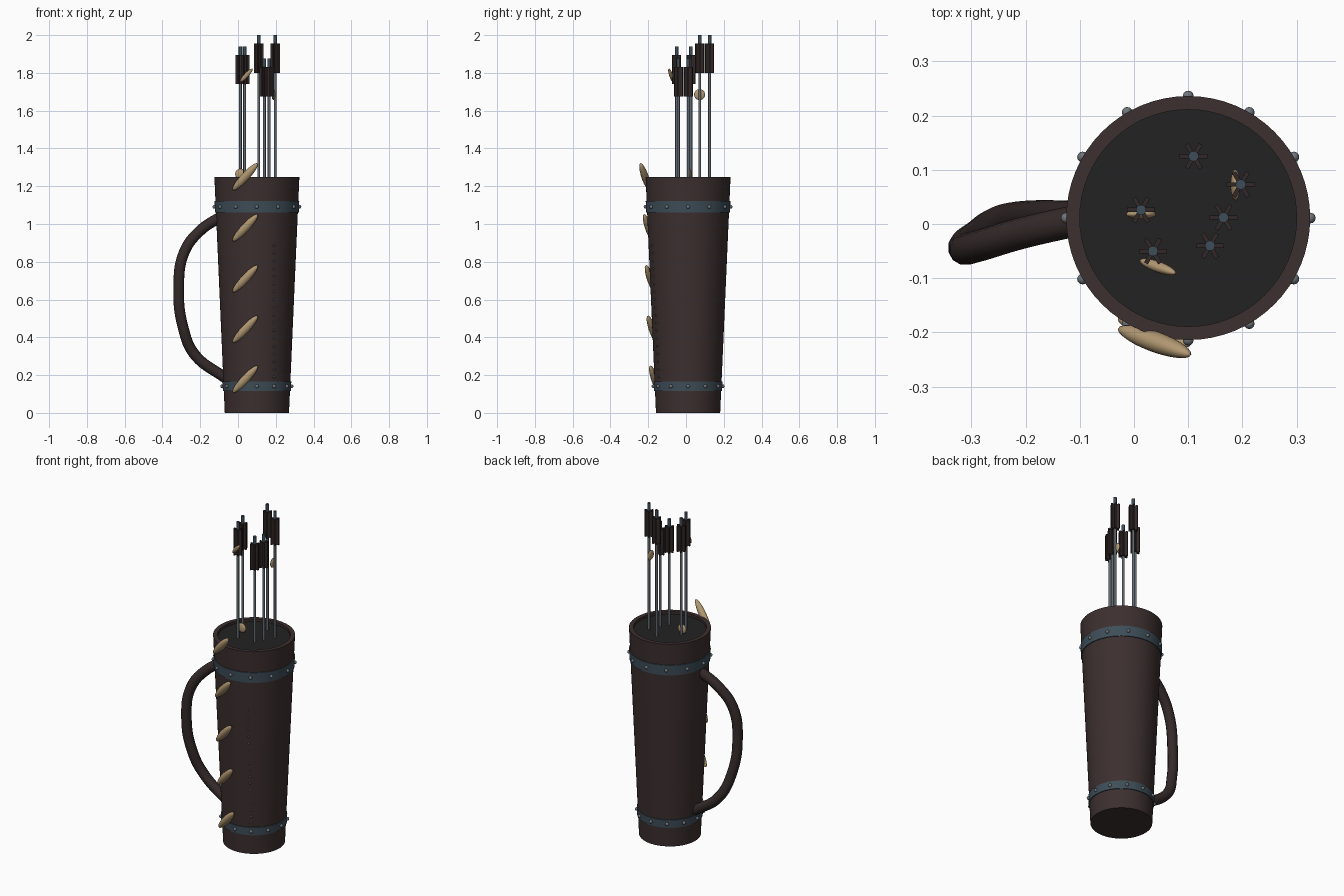
import bpy, bmesh, math
from mathutils import Vector, Matrix

if "Cube" in bpy.data.objects:
    bpy.data.objects.remove(bpy.data.objects["Cube"])

CX, CY = 0.1, 0.011


def mat(name, c):
    m = bpy.data.materials.new(name)
    m.diffuse_color = (*c, 1)
    m.use_nodes = True
    m.node_tree.nodes["Principled BSDF"].inputs["Base Color"].default_value = m.diffuse_color
    return m


LEATHER = mat("dark leather", (0.045, 0.029, 0.028))
STRAP = mat("strap leather", (0.034, 0.023, 0.022))
LINING = mat("black lining", (0.0165, 0.0165, 0.0165))
STEEL = mat("blue steel", (0.048, 0.075, 0.098))
RIVET = mat("grey metal", (0.16, 0.18, 0.2))
SHAFT = mat("shaft grey", (0.12, 0.14, 0.16))
FLETCH = mat("fletching brown", (0.032, 0.021, 0.021))
GOLD = mat("tan gold", (0.45, 0.32, 0.17))


def finish(name, bm, m, angle=40):
    bmesh.ops.recalc_face_normals(bm, faces=bm.faces)
    me = bpy.data.meshes.new(name)
    bm.to_mesh(me)
    bm.free()
    me.materials.append(m)
    ob = bpy.data.objects.new(name, me)
    bpy.context.collection.objects.link(ob)
    bpy.ops.object.select_all(action='DESELECT')
    ob.select_set(True)
    bpy.context.view_layer.objects.active = ob
    bpy.ops.object.shade_smooth_by_angle(angle=math.radians(angle))
    return ob


def lathe(name, prof, m, closed=False, n=64):
    """Revolve (radius, z) points around the quiver axis."""
    bm = bmesh.new()
    rings = [[bm.verts.new((CX + r * math.cos(math.tau * i / n), CY + r * math.sin(math.tau * i / n), z))
              for i in range(n)] for r, z in prof]
    pairs = list(zip(rings, rings[1:] + rings[:1])) if closed else list(zip(rings, rings[1:]))
    for a, b in pairs:
        for i in range(n):
            j = (i + 1) % n
            bm.faces.new((a[i], a[j], b[j], b[i]))
    if not closed:
        bm.faces.new(rings[0])
        bm.faces.new(rings[-1])
    return finish(name, bm, m)


def add_ball(bm, pos, size, rot=None, u=20, v=12):
    M = Matrix.Translation(pos) @ (rot or Matrix()) @ Matrix.Diagonal((*size, 1))
    bmesh.ops.create_uvsphere(bm, u_segments=u, v_segments=v, radius=1, matrix=M)


def add_rod(bm, x, y, z0, z1, r):
    bmesh.ops.create_cone(bm, cap_ends=True, segments=12, radius1=r, radius2=r, depth=z1 - z0,
                          matrix=Matrix.Translation((x, y, (z0 + z1) / 2)))


def body_r(z):
    return 0.17 + 0.055 * z / 1.25


# tapered quiver body with open rim, and the dark inside
lathe("quiver_body", [(0.17, 0), (0.225, 1.25), (0.2, 1.25), (0.2, 1.2)], LEATHER)
lathe("quiver_lining", [(0.2, 1.2), (0.2, 1.235)], LINING)

# steel bands with twelve rivets each
for label, z0, z1 in (("lower", 0.117, 0.165), ("upper", 1.06, 1.122)):
    lathe(label + "_band", [(body_r(z0) - 0.01, z0), (body_r(z0) + 0.005, z0),
                            (body_r(z1) + 0.005, z1), (body_r(z1) - 0.01, z1)], STEEL, True)
    bm = bmesh.new()
    zc = (z0 + z1) / 2
    r = body_r(zc) + 0.007
    for i in range(12):
        a = math.tau * i / 12
        add_ball(bm, (CX + r * math.cos(a), CY + r * math.sin(a), zc), (0.01,) * 3, u=12, v=8)
    finish(label + "_rivets", bm, RIVET)

# carrying strap: swept tube
cu = bpy.data.curves.new("strap_curve", 'CURVE')
cu.dimensions = '3D'
cu.bevel_depth = 0.029
cu.bevel_resolution = 4
cu.use_fill_caps = True
sp = cu.splines.new('BEZIER')
pts = [(-0.08, 0.012, 1.045), (-0.2, -0.015, 0.965), (-0.285, -0.04, 0.85), (-0.314, -0.045, 0.66),
       (-0.29, -0.022, 0.45), (-0.23, 0.01, 0.31), (-0.06, 0.014, 0.18)]
sp.bezier_points.add(len(pts) - 1)
for p, co in zip(sp.bezier_points, pts):
    p.co = co
    p.handle_left_type = p.handle_right_type = 'AUTO'
tmp = bpy.data.objects.new("strap_curve", cu)
bpy.context.collection.objects.link(tmp)
bpy.context.view_layer.update()
me = bpy.data.meshes.new_from_object(tmp.evaluated_get(bpy.context.evaluated_depsgraph_get()))
bm = bmesh.new()
bm.from_mesh(me)
bpy.data.objects.remove(tmp)
for f in bm.faces:
    f.material_index = 0
bpy.data.meshes.remove(me)
finish("carrying_strap", bm, STRAP)

# arrows: shaft, six vanes, nock
arrows = [(0.11, 0.125, 2.0), (0.197, 0.073, 2.0), (0.013, 0.026, 1.94),
          (0.165, 0.012, 1.875), (0.14, -0.04, 1.875), (0.035, -0.05, 1.94)]
shafts, vanes, nocks = bmesh.new(), bmesh.new(), bmesh.new()
for x, y, top in arrows:
    add_rod(shafts, x, y, 1.2, top - 0.04, 0.0075)
    add_rod(nocks, x, y, top - 0.05, top, 0.0095)
    for k in range(3):
        M = (Matrix.Translation((x, y, top - 0.122)) @ Matrix.Rotation(k * math.pi / 3, 4, 'Z')
             @ Matrix.Diagonal((0.052, 0.008, 0.155, 1)))
        bmesh.ops.create_cube(vanes, size=1, matrix=M)
finish("arrow_shafts", shafts, SHAFT)
finish("arrow_fletching", vanes, FLETCH)
finish("arrow_nocks", nocks, STEEL)

# slanted leaf ornaments up the front
d = Vector((0.135, -0.05, 0.145)).normalized()
n = Vector((0, -1, 0))
n = (n - d * n.dot(d)).normalized()
w = n.cross(d)
rot = Matrix((d, w, n)).transposed().to_4x4()
bm = bmesh.new()
for z, y in ((0.178, -0.165), (0.443, -0.178), (0.71, -0.188), (0.98, -0.198), (1.25, -0.217)):
    add_ball(bm, (0.038, y, z), (0.1, 0.022, 0.019), rot)
finish("leaf_ornaments", bm, GOLD, 60)

# small charms on three arrows
bm = bmesh.new()
add_ball(bm, (0.044, -0.079, 1.787), (0.049, 0.012, 0.01), rot)
add_ball(bm, (0.187, 0.072, 1.685), (0.009, 0.029, 0.029))
add_ball(bm, (0.013, 0.018, 1.265), (0.028, 0.009, 0.028))
finish("arrow_charms", bm, GOLD, 60)

# seam stitches on the front
bm = bmesh.new()
for i in range(18):
    z = 0.19 + i * 0.041
    y = CY - math.sqrt(body_r(z) ** 2 - 0.09 ** 2)
    add_ball(bm, (0.19, y, z), (0.009 - 0.0002 * i, 0.006, 0.005), u=8, v=6)
finish("seam_stitches", bm, SHAFT)
